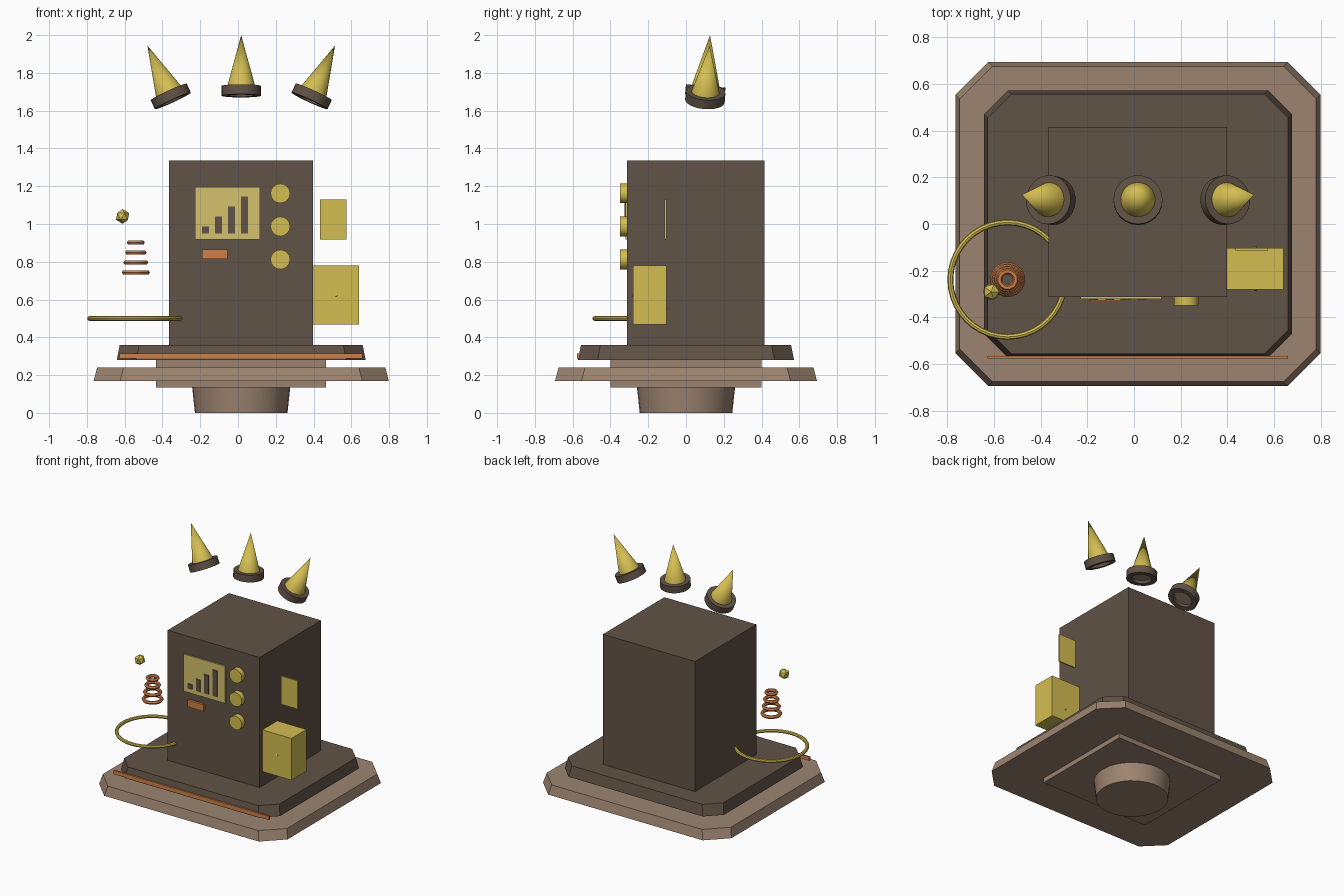
import bpy, bmesh
from math import cos, sin, tau, radians
from mathutils import Vector

if "Cube" in bpy.data.objects:
    bpy.data.objects.remove(bpy.data.objects["Cube"])

CX = 0.017  # centre line of the cabinet and plinth


def material(name, hex_code):
    rgb = [int(hex_code[i:i + 2], 16) / 255 for i in (0, 2, 4)]
    lin = [c / 12.92 if c < 0.04 else ((c + 0.055) / 1.055) ** 2.4 for c in rgb] + [1]
    mat = bpy.data.materials.new(name)
    mat.use_nodes = True
    mat.diffuse_color = lin
    mat.node_tree.nodes["Principled BSDF"].inputs["Base Color"].default_value = lin
    return mat


DARK = material("dark brown", "615346")
TAN = material("tan", "9C8470")
GOLD = material("gold", "D4BE52")
SCREEN = material("pale gold", "D4C26C")
COPPER = material("copper", "D08049")


def finish(name, bm, mat, loc=(0, 0, 0), axis=None, smooth=False):
    """Turn a bmesh into an object, optionally aiming its z axis."""
    bmesh.ops.recalc_face_normals(bm, faces=bm.faces)
    mesh = bpy.data.meshes.new(name)
    bm.to_mesh(mesh)
    bm.free()
    mesh.materials.append(mat)
    obj = bpy.data.objects.new(name, mesh)
    bpy.context.collection.objects.link(obj)
    obj.location = loc
    if axis is not None:
        obj.rotation_euler = Vector((0, 0, 1)).rotation_difference(Vector(axis)).to_euler()
    if smooth:
        bpy.ops.object.select_all(action="DESELECT")
        obj.select_set(True)
        bpy.context.view_layer.objects.active = obj
        bpy.ops.object.shade_smooth_by_angle(angle=radians(35))
    return obj


def box(name, mat, x, y, z):
    """Box from (min, max) pairs."""
    bm = bmesh.new()
    bmesh.ops.create_cube(bm, size=1)
    bmesh.ops.scale(bm, verts=bm.verts, vec=[b - a for a, b in (x, y, z)])
    return finish(name, bm, mat, [(a + b) / 2 for a, b in (x, y, z)])


def cone(name, mat, r1, r2, depth, loc, axis=None, sides=32, smooth=True):
    """Cone or cylinder standing on loc."""
    bm = bmesh.new()
    bmesh.ops.create_cone(bm, cap_ends=True, segments=sides, radius1=r1, radius2=r2, depth=depth)
    bmesh.ops.translate(bm, verts=bm.verts, vec=(0, 0, depth / 2))
    return finish(name, bm, mat, loc, axis, smooth)


def lathe(name, mat, profile, loc, axis=None, sides=24, closed=False):
    """Spin (radius, height) points around z."""
    bm = bmesh.new()
    verts = [bm.verts.new((r, 0, z)) for r, z in profile]
    edges = [bm.edges.new(p) for p in zip(verts, verts[1:])]
    if closed:
        edges.append(bm.edges.new((verts[-1], verts[0])))
    bmesh.ops.spin(bm, geom=verts + edges, axis=(0, 0, 1), cent=(0, 0, 0),
                   angle=tau, steps=sides, use_merge=True)
    bmesh.ops.remove_doubles(bm, verts=bm.verts, dist=0.0001)
    return finish(name, bm, mat, loc, axis, True)


def torus(name, mat, major, minor, loc, sides=32, ring=8):
    profile = [(major + minor * cos(tau * i / ring), minor * sin(tau * i / ring))
               for i in range(ring)]
    return lathe(name, mat, profile, loc, sides=sides, closed=True)


def plate(name, mat, hx, hy, cut, inset, z0, z1):
    """Rectangular slab with clipped corners, tapering inward to the top."""
    bm = bmesh.new()
    loops = []
    for z, d in ((z0, 0), (z1, inset)):
        a, b = hx - d, hy - d
        corner = [(a, b - cut), (a - cut, b)]
        pts = corner + [(-x, y) for x, y in reversed(corner)]
        pts += [(-x, -y) for x, y in pts]
        loops.append([bm.verts.new((x, y, z)) for x, y in pts])
    low, high = loops
    bm.faces.new(low)
    bm.faces.new(high)
    for i in range(len(low)):
        j = (i + 1) % len(low)
        bm.faces.new((low[i], low[j], high[j], high[i]))
    return finish(name, bm, mat, (CX, 0, 0))


# Plinth
cone("foot", TAN, 0.245, 0.26, 0.14, (CX, 0, 0))
box("plinth_core", TAN, (CX - 0.45, CX + 0.45), (-0.4, 0.4), (0.135, 0.285))
plate("lower_plate", TAN, 0.781, 0.693, 0.14, 0.018, 0.17, 0.24)
plate("upper_plate", DARK, 0.659, 0.572, 0.103, 0.016, 0.28, 0.36)
box("trim_strip", COPPER, (-0.627, 0.66), (-0.576, -0.564), (0.287, 0.315))

# Cabinet
box("cabinet", DARK, (-0.365, 0.398), (-0.312, 0.415), (0.355, 1.335))

# Screen with rising bars, and a button below
box("screen", SCREEN, (-0.228, 0.117), (-0.321, -0.31), (0.918, 1.197))
for i in range(4):
    x = -0.191 + i * 0.069
    box(f"screen_bar_{i + 1}", DARK, (x, x + 0.037), (-0.326, -0.32),
        (0.95, 0.987 + i * 0.053))
box("button", COPPER, (-0.19, -0.055), (-0.329, -0.31), (0.815, 0.865))

# Knobs
for i in range(3):
    cone(f"knob_{i + 1}", GOLD, 0.052, 0.052, 0.038, (0.224, -0.311, 1.162 - i * 0.175),
         (0, -1, 0), sides=16)

# Side box with a pin through it, and the sign above
box("side_box", GOLD, (0.398, 0.64), (-0.28, -0.103), (0.467, 0.78))
cone("side_box_pin", GOLD, 0.007, 0.007, 0.2, (0.52, -0.098, 0.552), (0, -0.93, 0.36), sides=8)
box("side_sign", GOLD, (0.434, 0.574), (-0.113, -0.103), (0.918, 1.13))

# Spikes on hollow cups, fanned out and leaning back
CUP = [(0, 0.025), (0.068, 0.025), (0.068, 0), (0.105, 0), (0.105, 0.052), (0, 0.052)]
for label, side in (("left", 1), ("centre", 0), ("right", -1)):
    aim = Vector((0.46 * side, 0.085, 1)).normalized()
    base = Vector((CX + 0.362 * side, 0.1, 1.679 - 0.027 * abs(side)))
    lathe(label + "_spike_cup", DARK, CUP, base, aim)
    cone(label + "_spike_cup_lining", TAN, 0.067, 0.067, 0.005, base + aim * 0.021, aim)
    cone(label + "_spike", GOLD, 0.074, 0, 0.272, base + aim * 0.05, aim)

# Floating coil, hoop and bead
HUB = (-0.541, -0.238)
for i in range(4):
    torus(f"coil_ring_{i + 1}", COPPER, 0.062 - i * 0.009, 0.0125,
          (*HUB, 0.744 + i * 0.0525), sides=24, ring=6)
torus("hoop", GOLD, 0.245, 0.0125, (*HUB, 0.5), sides=40)
bead = bmesh.new()
bmesh.ops.create_icosphere(bead, subdivisions=1, radius=0.039)
finish("bead", bead, GOLD, (-0.611, -0.29, 1.04))
